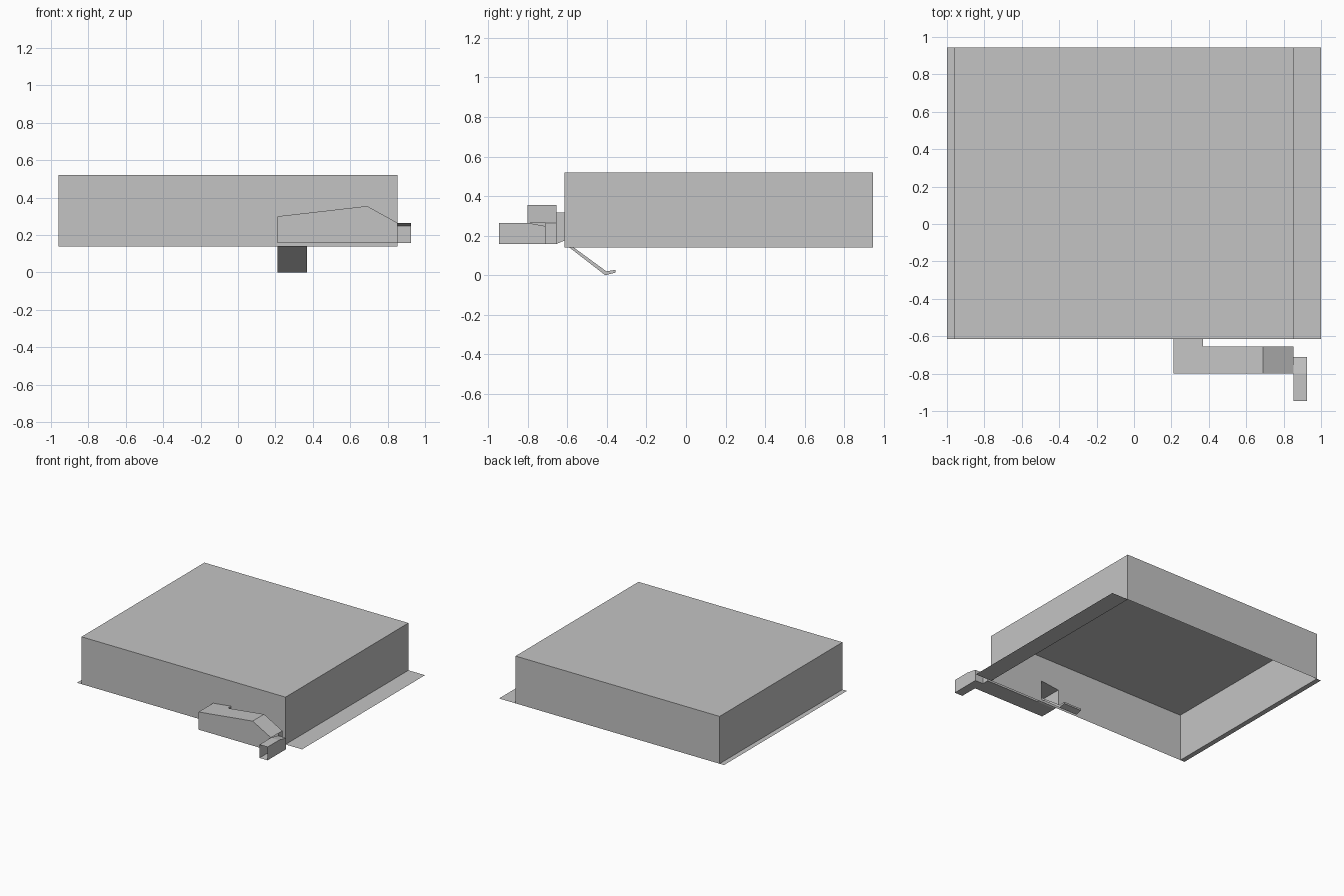
import bpy
import bmesh

if "Cube" in bpy.data.objects:
    bpy.data.objects.remove(bpy.data.objects["Cube"], do_unlink=True)

GREY = (0.55, 0.55, 0.55, 1)
grey = bpy.data.materials.new("plain grey")
grey.use_nodes = True
grey.diffuse_color = GREY
grey.node_tree.nodes["Principled BSDF"].inputs["Base Color"].default_value = GREY


def sheets(name, *polygons):
    """Sheet-metal part made of flat panels joined along shared edges."""
    bm = bmesh.new()
    for points in polygons:
        bm.faces.new([bm.verts.new(p) for p in points])
    bmesh.ops.remove_doubles(bm, verts=bm.verts, dist=0.0005)
    bmesh.ops.recalc_face_normals(bm, faces=bm.faces)
    mesh = bpy.data.meshes.new(name)
    bm.to_mesh(mesh)
    bm.free()
    mesh.materials.append(grey)
    obj = bpy.data.objects.new(name, mesh)
    bpy.context.collection.objects.link(obj)
    return obj


def flat(x0, x1, y0, y1, z):
    return [(x0, y0, z), (x1, y0, z), (x1, y1, z), (x0, y1, z)]


def facing_y(x0, x1, y, z0, z1):
    return [(x0, y, z0), (x1, y, z0), (x1, y, z1), (x0, y, z1)]


def facing_x(x, y0, y1, z0, z1):
    return [(x, y0, z0), (x, y1, z0), (x, y1, z1), (x, y0, z1)]


def ramp(x0, x1, a, b):
    """Panel across x between two (y, z) points."""
    return [(x0, *a), (x1, *a), (x1, *b), (x0, *b)]


def sweep(profile, y0, y1):
    """Panels joining successive (x, z) profile points along y."""
    return [[(a[0], y0, a[1]), (b[0], y0, b[1]), (b[0], y1, b[1]), (a[0], y1, a[1])]
            for a, b in zip(profile, profile[1:])]


# Main dimensions
left, right = -0.96, 0.853
front, back = -0.615, 0.945
base, top = 0.14, 0.52
hole0, hole1 = 0.21, 0.37
sill, lintel0, lintel1 = 0.175, 0.30, 0.318

# Cover, open underneath, with an opening in the front wall
sheets("cover",
       flat(left, right, front, back, top),
       facing_y(left, right, back, base, top),
       facing_x(left, front, back, base, top),
       facing_x(right, front, back, base, top),
       facing_y(left, hole0, front, base, top),
       facing_y(hole1, right, front, base, top),
       facing_y(hole0, hole1, front, base, sill),
       [(hole0, front, lintel0), (hole1, front, lintel1),
        (hole1, front, top), (hole0, front, top)])

# Side flanges
sheets("right_flange", flat(-1, left, front, back, base))
sheets("left_flange", flat(right, 1, front, back, base))

# Hollow duct along the front
duct_front, duct_back, floor, lip = -0.8, -0.655, 0.158, 0.265
arm_back, peak = -0.71, (0.69, 0.355)
roof = [(hole0, floor), (hole0, lintel0), (hole1, lintel1), peak, (right, lip)]
sheets("duct",
       *sweep(roof, duct_front, duct_back),
       flat(hole0, right, duct_front, duct_back, floor),
       [(x, duct_front, z) for x, z in roof + [(right, floor)]],
       [(x, duct_back, z) for x, z in
        [(hole1, floor), (hole1, lintel1), peak, (right, lip), (right, floor)]],
       facing_x(right, arm_back, duct_back, floor, lip))

# Short passage between duct and cover
passage = [(hole0, lintel0), (hole1, lintel1)]
sheets("passage",
       *sweep(passage, duct_back, front),
       ramp(hole0, hole1, (duct_back, floor), (front, sill)),
       *[[(x, duct_back, floor), (x, front, sill), (x, front, z), (x, duct_back, z)]
         for x, z in passage])

# Forward arm, open at its front end and into the duct
arm_front, arm_right, low = -0.945, 0.925, 0.248
sheets("arm",
       flat(right, arm_right, arm_front, arm_back, floor),
       flat(right, arm_right, arm_front, duct_front, lip),
       ramp(right, arm_right, (duct_front, lip), (arm_back, low)),
       facing_y(right, arm_right, arm_back, floor, low),
       facing_x(right, arm_front, duct_front, floor, lip),
       [(arm_right, y, z) for y, z in
        [(arm_front, floor), (arm_back, floor), (arm_back, low),
         (duct_front, lip), (arm_front, lip)]])

# Sloping chute with an upturned lip below the opening
under = [(front, 0.16), (-0.408, 0), (-0.357, 0.013)]
over = [(front, sill), (-0.403, 0.02), (-0.357, 0.027)]
panels = [ramp(hole0, hole1, a, b)
          for line in (under, over) for a, b in zip(line, line[1:])]
panels += [ramp(hole0, hole1, under[i], over[i]) for i in (0, -1)]
panels += [[(x, *p) for p in under + over[::-1]] for x in (hole0, hole1)]
sheets("chute", *panels)
